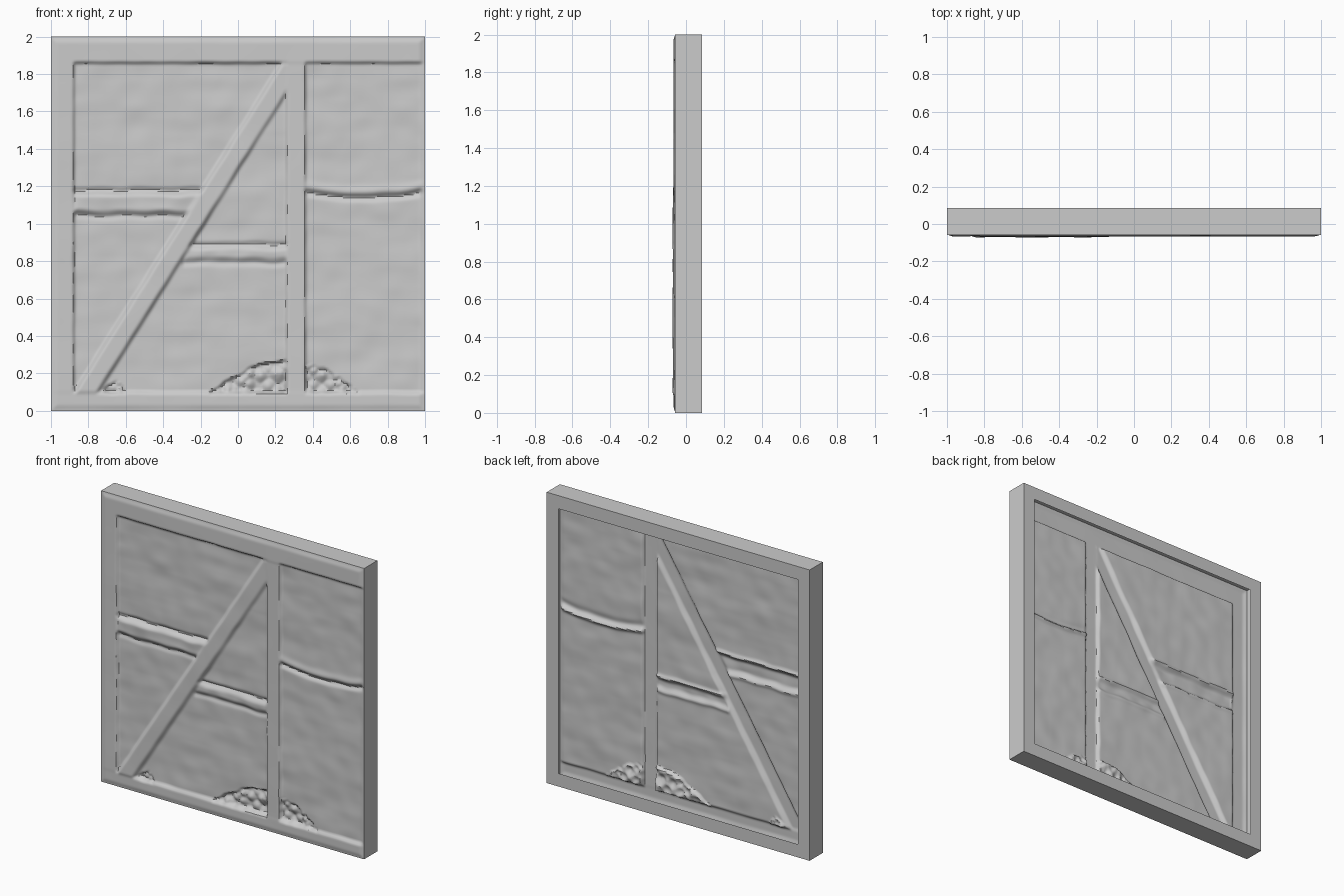
import bpy, bmesh, math
from mathutils import Vector, noise

if "Cube" in bpy.data.objects:
    bpy.data.objects.remove(bpy.data.objects["Cube"])

N = 220          # relief resolution
RIM = 0.058      # front offset at the outer edge
BACK = 0.085


def smooth(d, w):
    t = max(0.0, min(1.0, d / w))
    return t * t * (3 - 2 * t)


def wob(x, z, f, seed=0.0):
    return noise.noise(Vector((x * f, z * f, seed)))


def box(x, z, x0, x1, z0, z1):
    """Inset distance inside a rectangle (negative outside)."""
    return min(x - x0, x1 - x, z - z0, z1 - z)


def brace_inset(x, z):
    """Inset distance inside the slanting brace."""
    a, b = Vector((-0.81, 0.10)), Vector((0.24, 1.77))
    d = (b - a).normalized()
    p = Vector((x, z)) - a
    side = abs(p.x * d.y - p.y * d.x)
    return min(0.066 - side, p.dot(d) + 0.1, (b - a).length + 0.1 - p.dot(d))


def relief(x, z):
    """Forward offset of the wall face at x, z."""
    # uneven plaster, with gentle horizontal ripples
    h = 0.047 + 0.005 * wob(x, z * 1.6, 3) + 0.003 * wob(x, z, 9, 4)
    h += 0.003 * wob(x * 0.6, z * 1.8, 6, 8)
    e = 0.008 * wob(x, z, 8, 2)

    # worn middle rails: each has a ragged plaster lip and a groove
    for x0, x1, z0, z1, lift in ((-0.9, -0.17, 1.04, 1.18, 0.064),
                                 (-0.3, 0.3, 0.79, 0.89, 0.058)):
        d = box(x, z, x0, x1, z0 + e, z1 + e)
        m = smooth(d, 0.04)
        h += (lift + 0.007 * wob(x, z, 10, 6) - h) * m
        if x0 < x < x1:
            h -= 0.010 * math.exp(-((z - z1 - e) / 0.012) ** 2)
            h -= 0.008 * math.exp(-((z - z0 - e) / 0.015) ** 2)

    # split in the right-hand plaster
    if x > 0.35:
        crack = z - 1.14 - e - 0.03 * ((x - 0.68) / 0.32) ** 2
        h -= 0.016 * math.exp(-(crack / 0.016) ** 2)
        h += 0.008 * math.exp(-((crack - 0.035) / 0.025) ** 2)

    # broken plaster showing rubble at the foot
    for cx, top, half in ((0.25, 0.27, 0.40), (-0.66, 0.16, 0.1)):
        edge = top - 0.17 * ((x - cx) / half) ** 2 + 0.02 * wob(x, z, 18, 3)
        m = smooth(edge - z, 0.012)
        if m > 0 and abs(x - cx) < half:
            cell = noise.voronoi(Vector((x * 20, z * 20, 0)))[0][0]
            h += (0.052 - 0.035 * cell - h) * m

    # slanting brace, slightly proud in the lower half
    m = smooth(brace_inset(x, z) + 0.3 * e, 0.028)
    h += (0.070 - 0.005 * smooth(z - 1.0, 0.5) + 0.003 * wob(x, z, 5, 7) - h) * m

    # centre post, left post, top and bottom rails
    for b, lvl, w in (((0.25, 0.37, -1, 3), 0.064, 0.018),
                      ((-2, -0.868, -1, 3), 0.066, 0.018),
                      ((-2, 2, 1.85, 3), 0.066, 0.02),
                      ((-2, 2, -1, 0.11), 0.065, 0.025)):
        m = smooth(box(x, z, *b) + 0.3 * e, w)
        h += (lvl + 0.002 * wob(x, z, 4, 5) - h) * m

    # settle to the common outer edge
    return RIM + (h - RIM) * smooth(box(x, z, -1, 1, 0, 2), 0.035)


def make(name, bm):
    me = bpy.data.meshes.new(name)
    bm.to_mesh(me)
    bm.free()
    ob = bpy.data.objects.new(name, me)
    bpy.context.collection.objects.link(ob)
    bpy.context.view_layer.objects.active = ob
    ob.select_set(True)
    bpy.ops.object.shade_smooth_by_angle(angle=math.radians(40))
    ob.select_set(False)
    return ob


# front face: timbers and plaster as one continuous relief sheet
bm = bmesh.new()
bmesh.ops.create_grid(bm, x_segments=N, y_segments=N, size=1)
for v in bm.verts:
    x, z = v.co.x, v.co.y + 1
    v.co = (x, -relief(x, z), z)
make("timber_and_plaster_face", bm)

# outer sides and the open back lip, swept round as square loops
bm = bmesh.new()
loops = []
for y, s in ((-RIM, 1.0), (BACK, 1.0), (BACK, 0.91)):
    loops.append([bm.verts.new((sx * s, y, 1 + sz * s))
                  for sx, sz in ((-1, -1), (1, -1), (1, 1), (-1, 1))])
for a, b in zip(loops, loops[1:]):
    for i in range(4):
        j = (i + 1) % 4
        bm.faces.new((a[i], b[i], b[j], a[j]))
bmesh.ops.recalc_face_normals(bm, faces=bm.faces)
if next(f for f in bm.faces if f.calc_center_median().z < 1e-4).normal.z > 0:
    bmesh.ops.reverse_faces(bm, faces=bm.faces)
make("outer_frame_rim", bm)
